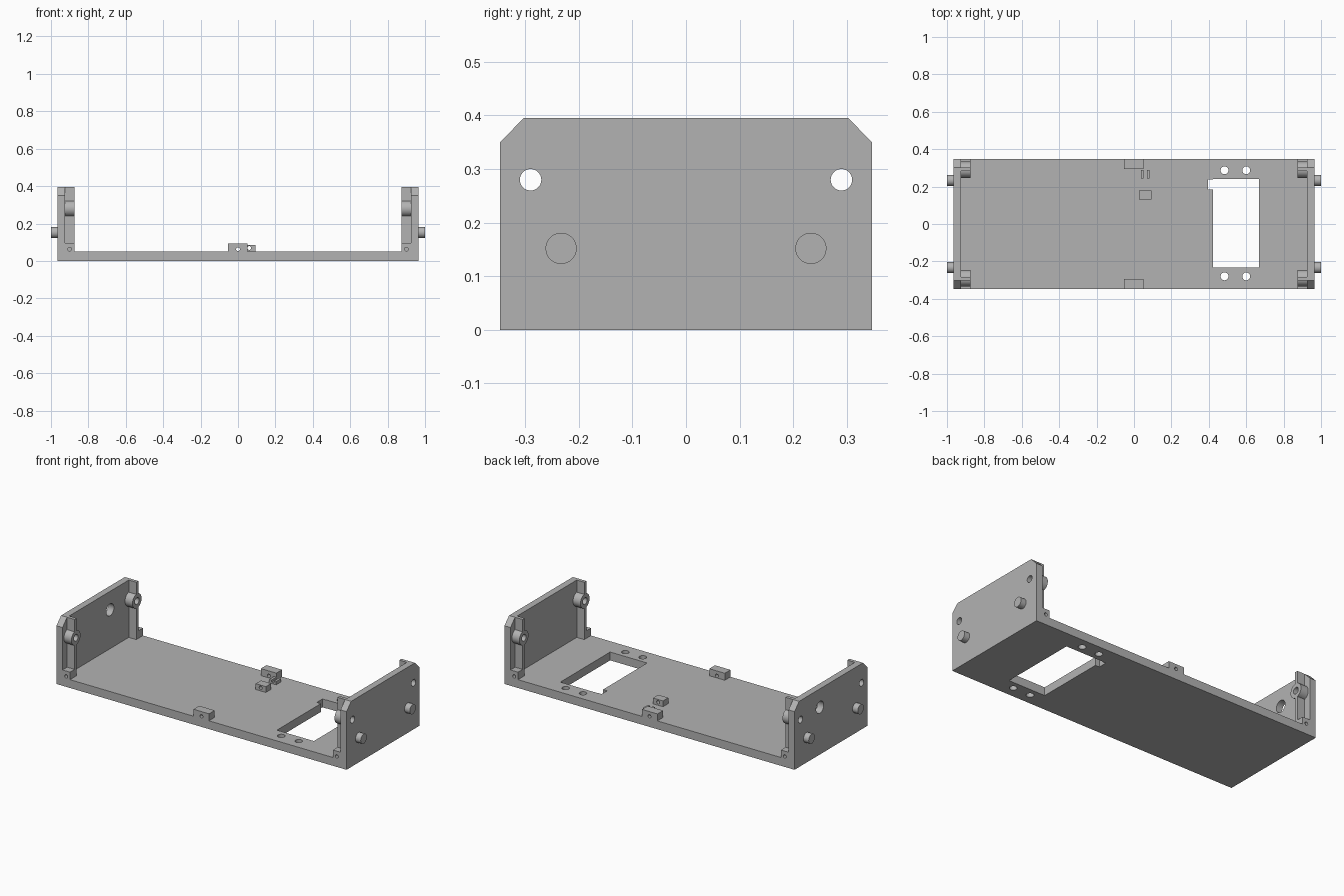
import bpy, bmesh, math
from mathutils import Matrix, Vector

if "Cube" in bpy.data.objects:
    bpy.data.objects.remove(bpy.data.objects["Cube"])

grey = bpy.data.materials.new("plain grey")
grey.diffuse_color = (0.45, 0.45, 0.45, 1)
grey.use_nodes = True
grey.node_tree.nodes["Principled BSDF"].inputs["Base Color"].default_value = grey.diffuse_color


def finish(name, bm):
    bmesh.ops.recalc_face_normals(bm, faces=bm.faces[:])
    me = bpy.data.meshes.new(name)
    bm.to_mesh(me)
    bm.free()
    me.materials.append(grey)
    ob = bpy.data.objects.new(name, me)
    bpy.context.collection.objects.link(ob)
    return ob


def box(name, x, y, z):
    x, y, z = sorted(x), sorted(y), sorted(z)
    bm = bmesh.new()
    bmesh.ops.create_cube(bm, size=1)
    for v in bm.verts:
        v.co = Vector([r[0] if c < 0 else r[1] for c, r in zip(v.co, (x, y, z))])
    return finish(name, bm)


def rod(name, axis, centre, radius, length):
    bm = bmesh.new()
    rot = {'X': Matrix.Rotation(math.pi / 2, 4, 'Y'),
           'Y': Matrix.Rotation(math.pi / 2, 4, 'X'),
           'Z': Matrix.Identity(4)}[axis]
    bmesh.ops.create_cone(bm, cap_ends=True, segments=48, radius1=radius, radius2=radius,
                          depth=length, matrix=Matrix.Translation(centre) @ rot)
    return finish(name, bm)


def cut(ob, cutter):
    mod = ob.modifiers.new("cut", 'BOOLEAN')
    mod.operation = 'DIFFERENCE'
    mod.solver = 'EXACT'
    mod.object = cutter
    bpy.context.view_layer.objects.active = ob
    bpy.ops.object.modifier_apply(modifier=mod.name)
    bpy.data.objects.remove(cutter)


def smooth(ob):
    bpy.ops.object.select_all(action='DESELECT')
    ob.select_set(True)
    bpy.context.view_layer.objects.active = ob
    bpy.ops.object.shade_smooth_by_angle(angle=math.radians(30))


W, T, Y, H, B = 0.965, 0.925, 0.347, 0.395, 0.05

# floor plate with window, notch and screw holes
floor = box("floor_plate", (-T, T), (-Y, Y), (0, B))
cut(floor, box("cutter", (0.422, 0.668), (-0.233, 0.24), (-0.1, 0.2)))
cut(floor, box("cutter", (0.395, 0.44), (0.185, 0.238), (-0.1, 0.2)))
for x in (0.484, 0.6):
    for y in (0.287, -0.28):
        cut(floor, rod("cutter", 'Z', (x, y, 0), 0.021, 0.4))
smooth(floor)

for s, side in ((-1, "left"), (1, "right")):
    # end wall with chamfered top corners
    bm = bmesh.new()
    outline = [(-Y, 0), (Y, 0), (Y, 0.35), (0.303, H), (-0.303, H), (-Y, 0.35)]
    face = bm.faces.new([bm.verts.new((s * T, y, z)) for y, z in outline])
    ext = bmesh.ops.extrude_face_region(bm, geom=[face])
    bmesh.ops.translate(bm, vec=(s * (W - T), 0, 0),
                        verts=[g for g in ext["geom"] if isinstance(g, bmesh.types.BMVert)])
    wall = finish(side + "_wall", bm)
    if s < 0:
        cut(wall, rod("cutter", 'X', (-W, 0.106, 0.284), 0.036, 0.3))
    for e, end in ((-1, "front"), (1, "back")):
        name = f"{side}_{end}_"
        hole = (s * 0.92, e * 0.29, 0.28)
        cut(wall, rod("cutter", 'X', hole, 0.02, 0.3))
        # upright rib, screw boss, foot block and outer peg
        rib = box(name + "rib", (s * T, s * 0.875), (e * 0.283, e * 0.303), (B, H))
        cut(rib, rod("cutter", 'X', hole, 0.03, 0.3))
        boss = rod(name + "boss", 'X', (s * 0.9, e * 0.29, 0.28), 0.043, 0.05)
        cut(boss, rod("cutter", 'X', hole, 0.02, 0.3))
        foot = box(name + "foot", (s * T, s * 0.875), (e * 0.283, e * Y), (B, 0.095))
        cut(foot, rod("cutter", 'Y', (s * 0.9, e * 0.3, 0.063), 0.01, 0.3))
        peg = rod(name + "peg", 'X', (s * 0.98, e * 0.233, 0.152), 0.029, 0.04)
        for ob in (boss, foot, peg):
            smooth(ob)
    smooth(wall)

# middle edge blocks
for e, end in ((-1, "front"), (1, "back")):
    block = box(end + "_middle_block", (-0.053, 0.05), (e * 0.293, e * Y), (B, 0.092))
    cut(block, rod("cutter", 'Y', (0, e * 0.32, 0.063), 0.01, 0.3))
    smooth(block)

# cable clamp block and its small grooved rest
clamp = box("clamp_block", (0.027, 0.094), (0.13, 0.18), (B, 0.085))
cut(clamp, rod("cutter", 'Y', (0.06, 0.155, 0.069), 0.01, 0.3))
smooth(clamp)
rest = box("grooved_rest", (0.037, 0.084), (0.243, 0.29), (B, 0.07))
cut(rest, box("cutter", (0.052, 0.07), (0.2, 0.3), (0.058, 0.1)))
